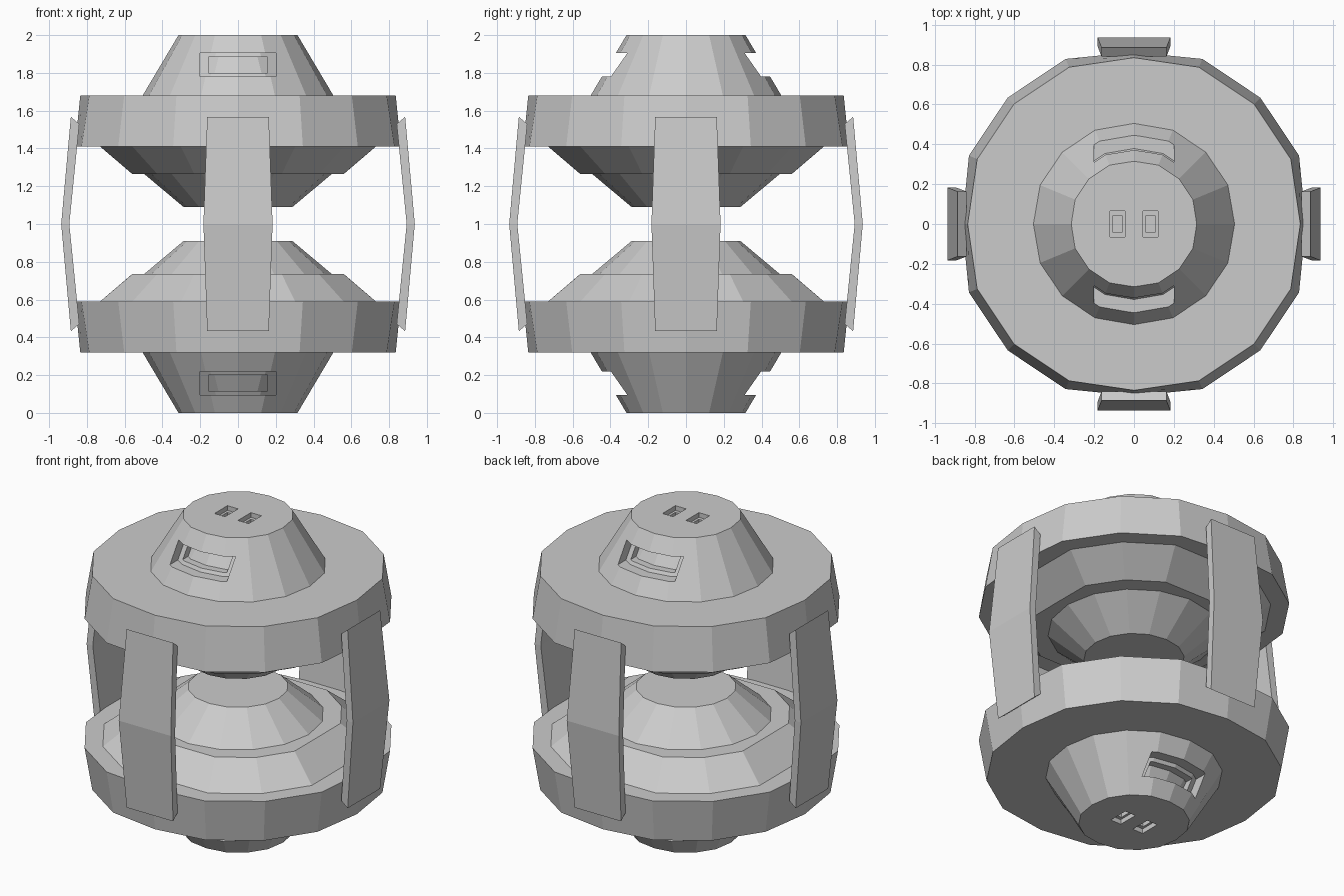
import bpy, bmesh, math
from mathutils import Matrix, Vector

cube = bpy.data.objects.get("Cube")
if cube:
    bpy.data.objects.remove(cube)

grey = bpy.data.materials.new("plain_grey")
grey.use_nodes = True
colour = (0.6, 0.6, 0.6, 1)
grey.diffuse_color = colour
grey.node_tree.nodes["Principled BSDF"].inputs["Base Color"].default_value = colour
SIDES = 16


def make_object(name, bm):
    bmesh.ops.recalc_face_normals(bm, faces=bm.faces)
    mesh = bpy.data.meshes.new(name)
    bm.to_mesh(mesh)
    bm.free()
    mesh.materials.append(grey)
    obj = bpy.data.objects.new(name, mesh)
    obj.location.z = 1
    bpy.context.collection.objects.link(obj)
    return obj


def loft(bm, rings):
    """Skin closed loops of points and cap both ends."""
    loops = [[bm.verts.new(p) for p in ring] for ring in rings]
    for a, b in zip(loops, loops[1:]):
        for i in range(len(a)):
            j = (i + 1) % len(a)
            bm.faces.new((a[i], a[j], b[j], b[i]))
    bm.faces.new(loops[0])
    bm.faces.new(loops[-1])


def lathe(name, profile):
    """Turn (radius on the axes, radius elsewhere, height) rows into a solid."""
    bm = bmesh.new()
    rings = []
    for on_axis, off_axis, z in profile:
        ring = []
        for i in range(SIDES):
            r = off_axis if i % 4 else on_axis
            a = math.tau * i / SIDES
            ring.append((r * math.cos(a), r * math.sin(a), z))
        rings.append(ring)
    loft(bm, rings)
    return make_object(name, bm)


def boxes(name, bounds):
    bm = bmesh.new()
    for low, high in bounds:
        low, high = Vector(low), Vector(high)
        matrix = Matrix.Translation((low + high) / 2) @ Matrix.Diagonal((*(high - low), 1))
        bmesh.ops.create_cube(bm, size=1, matrix=matrix)
    cutter = make_object(name, bm)
    cutter.hide_render = True
    return cutter


def carve(target, cutter):
    mod = target.modifiers.new("carve", "BOOLEAN")
    mod.operation = "DIFFERENCE"
    mod.solver = "EXACT"
    mod.object = cutter
    bpy.context.view_layer.update()
    bpy.context.view_layer.objects.active = target
    bpy.ops.object.modifier_apply(modifier=mod.name)
    bpy.data.objects.remove(cutter)


def side_slots(half_width, low, high):
    return [((-half_width, min(s * 0.15, s * 0.7), low),
             (half_width, max(s * 0.15, s * 0.7), high)) for s in (-1, 1)]


def top_slots(inset, depth):
    return [((s * 0.0825 - 0.0375 + inset, -0.065 + inset * 1.5, 1 - depth),
             (s * 0.0825 + 0.0375 - inset, 0.065 - inset * 1.5, 1.1)) for s in (-1, 1)]


def mirror_down(obj):
    mod = obj.modifiers.new("mirror", "MIRROR")
    mod.use_axis = (False, False, True)
    mod.use_mirror_merge = False


# Drum: end cone, wide band, and two stepped inner cones
drum = lathe("drum_body", [
    (0.315, 0.32, 1.0), (0.505, 0.51, 0.68), (0.835, 0.852, 0.68),
    (0.863, 0.897, 0.41), (0.73, 0.79, 0.41), (0.56, 0.605, 0.265),
    (0.497, 0.497, 0.265), (0.288, 0.29, 0.09)])
carve(drum, boxes("slot_cutter", side_slots(0.2, 0.78, 0.905) + top_slots(0, 0.03)))
carve(drum, boxes("socket_cutter", top_slots(0.015, 0.07)))
mirror_down(drum)

# Recessed slot floors following the cone
floor = lathe("slot_floor", [(0.294, 0.297, 0.92), (0.391, 0.395, 0.76)])
carve(floor, boxes("inner_slot_cutter", side_slots(0.155, 0.8, 0.885)))
mirror_down(floor)
mirror_down(lathe("inner_slot_floor", [(0.25, 0.252, 0.91), (0.34, 0.345, 0.77)]))


# Four bent side struts
def strut_section(inner, outer, half, z_in, z_out):
    return [(outer, -half, z_out), (outer, half, z_out),
            (inner, half, z_in), (inner, -half, z_in)]


for index, side in enumerate(("left", "back", "right", "front")):
    bm = bmesh.new()
    loft(bm, [strut_section(0.84, 0.885, 0.163, -0.53, -0.567),
              strut_section(0.893, 0.936, 0.183, 0, 0),
              strut_section(0.84, 0.885, 0.163, 0.53, 0.567)])
    strut = make_object(side + "_strut", bm)
    strut.rotation_euler.z = index * math.pi / 2
